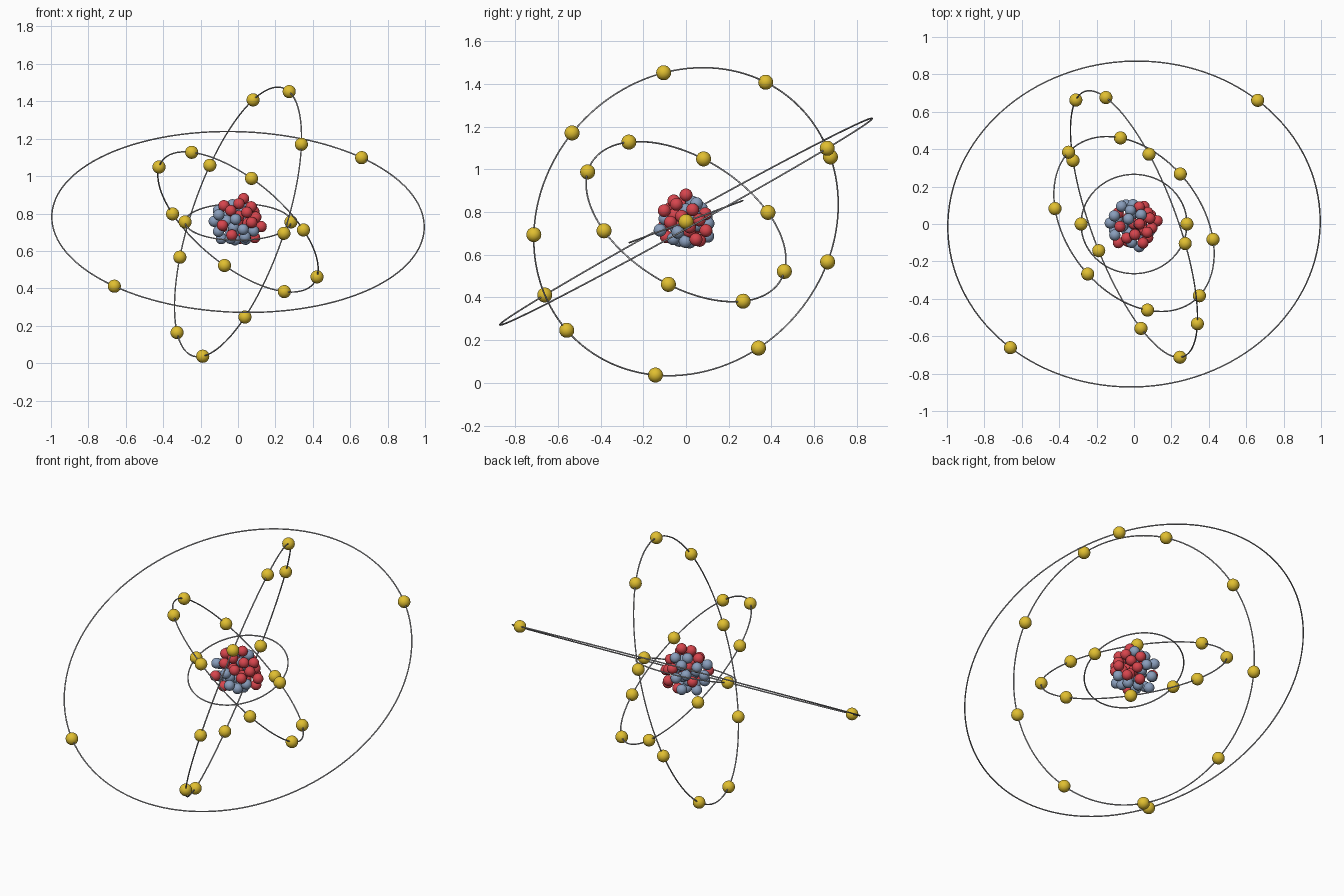
import bpy, math, random
from mathutils import Vector

if "Cube" in bpy.data.objects:
    bpy.data.objects.remove(bpy.data.objects["Cube"])

random.seed(5)
CENTRE = Vector((0, 0, 0.755))


def material(name, rgb):
    m = bpy.data.materials.new(name)
    m.diffuse_color = (*rgb, 1)
    m.use_nodes = True
    m.node_tree.nodes["Principled BSDF"].inputs["Base Color"].default_value = m.diffuse_color
    return m


GOLD = material("gold", (0.75, 0.52, 0.03))
RED = material("red", (0.68, 0.06, 0.075))
BLUE = material("slate_blue", (0.25, 0.34, 0.50))
GREY = material("light_grey", (0.48, 0.48, 0.50))


def finish(name, mat):
    ob = bpy.context.object
    ob.name = name
    ob.data.materials.append(mat)
    bpy.ops.object.shade_smooth()
    return ob


def ball(name, pos, radius, mat):
    bpy.ops.mesh.primitive_uv_sphere_add(segments=24, ring_count=16, radius=radius,
                                         location=CENTRE + Vector(pos))
    return finish(name, mat)


def orbit(name, start, side, radius, count):
    """Thin ring through the directions start and side, with evenly spaced electrons."""
    a = Vector(start).normalized()
    n = a.cross(Vector(side)).normalized()
    b = n.cross(a)
    bpy.ops.mesh.primitive_torus_add(major_segments=128, minor_segments=8,
                                     major_radius=radius, minor_radius=0.0038,
                                     location=CENTRE,
                                     rotation=n.to_track_quat('Z', 'Y').to_euler())
    finish(name + "_orbit", GREY)
    for i in range(count):
        t = math.tau * i / count
        ball(f"{name}_electron_{i + 1}", (a * math.cos(t) + b * math.sin(t)) * radius,
             0.035, GOLD)


# Four electron shells, from the inside out
orbit("first", (1, 0, 0), (0, 0.265, 0.098), 0.283, 2)
orbit("second", (-0.25, -0.27, 0.376), (-0.353, 0.38, 0.048), 0.521, 8)
orbit("third", (0.275, -0.105, 0.70), (-0.203, 0.708, 0.182), 0.756, 9)
orbit("fourth", (0.66, 0.66, 0.343), (-0.7, 0.6, 0.357), 0.996, 2)


# Nucleus: packed shells of nucleons around one central nucleon
def shell(count, radius, jitter):
    for i in range(count):
        z = 1 - (2 * i + 1) / count
        t = i * math.pi * (3 - math.sqrt(5))
        r = math.sqrt(1 - z * z)
        yield (Vector((r * math.cos(t), r * math.sin(t), z))
               * (radius + random.uniform(-jitter, jitter)))


inner = [Vector((0, 0, 0)), *shell(10, 0.06, 0.005)]
outer = list(shell(36, 0.114, 0.018))


# Protons and neutrons are mixed, with more neutrons at the back
def neutron_bias(p):
    return 0.6 * p.y - 0.15 * p.z - 0.15 * p.x + random.uniform(-0.1, 0.1)


for group, reds, label in ((outer, 18, "outer"), (inner, 5, "inner")):
    group.sort(key=neutron_bias)
    for i, p in enumerate(group):
        if i < reds:
            ball(f"{label}_proton_{i + 1}", p, 0.030, RED)
        else:
            ball(f"{label}_neutron_{i - reds + 1}", p, 0.030, BLUE)
